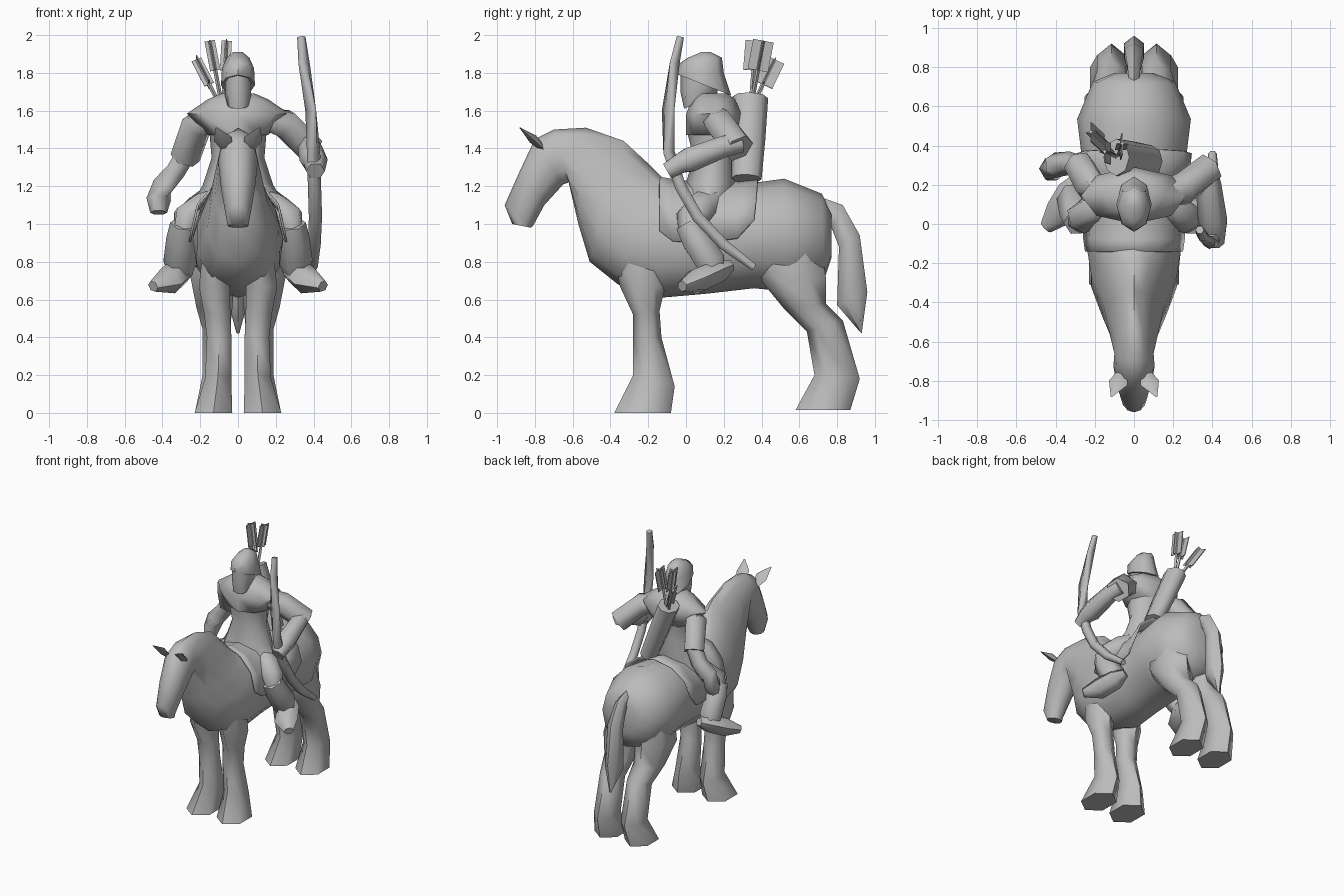
import bpy, bmesh
from math import pi, sin, cos
from mathutils import Vector

cube = bpy.data.objects.get("Cube")
if cube:
    bpy.data.objects.remove(cube)

grey = bpy.data.materials.new("plain_grey")
grey.use_nodes = True
grey.diffuse_color = (.5, .5, .5, 1)
grey.node_tree.nodes["Principled BSDF"].inputs["Base Color"].default_value = (.5, .5, .5, 1)


def finish(name, rings, closed=True, angle=62):
    """Skin a list of point rings into a smooth shaded object."""
    bm = bmesh.new()
    loops = [[bm.verts.new(p) for p in ring] for ring in rings]
    count = len(loops[0])
    for low, high in zip(loops, loops[1:]):
        for i in range(count if closed else count - 1):
            j = (i + 1) % count
            bm.faces.new((low[i], low[j], high[j], high[i]))
    if closed:
        bm.faces.new(loops[0])
        bm.faces.new(loops[-1])
    bmesh.ops.recalc_face_normals(bm, faces=bm.faces)
    mesh = bpy.data.meshes.new(name)
    bm.to_mesh(mesh)
    bm.free()
    mesh.materials.append(grey)
    obj = bpy.data.objects.new(name, mesh)
    bpy.context.collection.objects.link(obj)
    bpy.ops.object.select_all(action='DESELECT')
    bpy.context.view_layer.objects.active = obj
    obj.select_set(True)
    bpy.ops.object.shade_smooth_by_angle(angle=angle * pi / 180)
    return obj


def loft(name, sections, sides=8, side=1):
    """Each section: first edge (y, z), second edge (y, z), half width, centre x, pear shape."""
    rings = []
    for y1, z1, y2, z2, width, *extra in sections:
        x, pear = (*extra, 0, 0)[:2]
        a, b = Vector((side * x, y1, z1)), Vector((side * x, y2, z2))
        mid, half = (a + b) / 2, (a - b) / 2
        rings.append([mid + half * cos(t) + Vector((width * sin(t) * (1 - pear * cos(t)), 0, 0))
                      for t in (2 * pi * i / sides for i in range(sides))])
    return finish(name, rings)


def tube(name, path, sides=6, side=1, flat=1):
    """Each path point: x, y, z, radius; flat squashes the second axis."""
    pts = [Vector((side * p[0], p[1], p[2])) for p in path]
    rings = []
    for i, p in enumerate(pts):
        along = (pts[min(i + 1, len(pts) - 1)] - pts[max(i - 1, 0)]).normalized()
        ref = Vector((0, 1, 0)) if abs(along.x) > abs(along.y) else Vector((1, 0, 0))
        u = (ref - along * ref.dot(along)).normalized()
        v = along.cross(u) * flat
        r = path[i][3]
        rings.append([p + (u * cos(t) + v * sin(t)) * r
                      for t in (2 * pi * k / sides for k in range(sides))])
    return finish(name, rings)


# Horse: body, neck and head in one skin
loft("horse_body", [
    (.77, 1.06, .77, .82, .1),
    (.72, 1.16, .73, .7, .21),
    (.52, 1.24, .55, .64, .29),
    (.3, 1.21, .36, .66, .265),
    (.05, 1.2, .1, .63, .24),
    (-.12, 1.24, -.13, .61, .24, 0, .1),
    (-.2, 1.32, -.36, .68, .215, 0, .35),
    (-.33, 1.44, -.51, .8, .155, 0, .45),
    (-.53, 1.51, -.57, 1, .125, 0, .3),
    (-.7, 1.5, -.62, 1.22, .1),
    (-.8, 1.45, -.65, 1.21, .105),
    (-.88, 1.28, -.75, 1.1, .09),
    (-.96, 1.1, -.81, .99, .065),
    (-.92, 1, -.82, .98, .055)], sides=12)

loft("tail", [
    (.72, 1.14, .74, 1.02, .03),
    (.83, 1.1, .77, .98, .04),
    (.92, .94, .81, .88, .055),
    (.96, .64, .8, .57, .06),
    (.93, .42, .92, .43, .01)], sides=6)

# Saddle blanket: half rings hugging the back
blanket = []
for y1, z1, y2, z2, width in [
        (-.14, 1.25, -.14, .68, .25),
        (-.08, 1.24, -.06, .58, .26),
        (.07, 1.22, .09, .58, .265),
        (.26, 1.23, .28, .62, .285),
        (.38, 1.25, .34, .8, .295)]:
    blanket.append([((width * sin(t)), (y1 + y2) / 2 + (y1 - y2) / 2 * cos(t),
                     (z1 + z2) / 2 + (z1 - z2) / 2 * cos(t))
                    for t in (pi * k / 6 for k in range(-3, 4))])
solid = finish("saddle_blanket", blanket, closed=False).modifiers.new("thickness", 'SOLIDIFY')
solid.thickness = .012

# Paired parts of the horse and the rider's legs
for label, s in (("left", 1), ("right", -1)):
    loft(label + "_front_leg", [
        (-.38, .84, -.1, .84, .09, .11),
        (-.35, .67, -.11, .67, .095, .125),
        (-.28, .52, -.14, .54, .08, .11),
        (-.28, .4, -.13, .4, .075, .1),
        (-.28, .2, -.06, .14, .08, .105),
        (-.38, 0, -.08, 0, .115, .13)], sides=6, side=s)
    loft(label + "_hind_leg", [
        (.36, .88, .71, .92, .11, .12),
        (.38, .72, .74, .72, .135, .135),
        (.52, .55, .74, .58, .11, .125),
        (.64, .43, .83, .49, .085, .115),
        (.68, .2, .92, .18, .085, .115),
        (.58, .015, .87, .015, .11, .13)], sides=6, side=s)
    tube(label + "_ear", [
        (.06, -.76, 1.4, .03),
        (.08, -.81, 1.45, .05),
        (.115, -.88, 1.51, .004)], sides=4, side=s, flat=.5)
    tube(label + "_thigh", [
        (.1, .14, 1.11, .09),
        (.2, .08, 1.08, .09),
        (.27, .03, 1.03, .085),
        (.29, .02, .95, .06)], side=s)
    tube(label + "_boot_shaft", [
        (.285, .01, 1, .075),
        (.295, .05, .92, .085),
        (.305, .13, .8, .09),
        (.31, .15, .72, .06)], side=s)
    tube(label + "_boot_foot", [
        (.28, .24, .78, .035),
        (.31, .17, .75, .08),
        (.37, .06, .7, .085),
        (.45, -.02, .67, .035)], side=s, flat=.85)

# Rider: tunic, shoulder cape, face and hood
loft("tunic", [
    (.01, 1.55, .28, 1.55, .17),
    (.01, 1.47, .28, 1.47, .15),
    (.04, 1.35, .25, 1.35, .14),
    (0, 1.22, .27, 1.2, .185),
    (.01, 1.1, .22, 1.08, .25)])
loft("shoulder_cape", [
    (.06, 1.69, .22, 1.69, .09),
    (.03, 1.66, .26, 1.66, .16),
    (0, 1.58, .29, 1.59, .27),
    (0, 1.47, .28, 1.47, .16)])
loft("face", [
    (-.01, 1.61, .06, 1.64, .055),
    (-.03, 1.7, .16, 1.67, .07),
    (-.03, 1.8, .18, 1.76, .07)])
loft("hood", [
    (-.04, 1.79, .24, 1.68, .09),
    (-.035, 1.85, .2, 1.8, .085),
    (.01, 1.88, .19, 1.88, .06),
    (.08, 1.91, .13, 1.91, .025)])

# Arms: bow arm forward, other arm resting back and out
tube("left_sleeve", [
    (.1, .14, 1.57, .06),
    (.25, .18, 1.53, .085),
    (.38, .28, 1.4, .085)])
tube("left_forearm", [
    (.36, .29, 1.43, .06),
    (.38, .2, 1.41, .065),
    (.4, .02, 1.34, .075),
    (.41, -.03, 1.32, .06),
    (.41, -.1, 1.28, .05)])
tube("right_sleeve", [
    (-.12, .14, 1.58, .06),
    (-.22, .19, 1.52, .085),
    (-.28, .3, 1.35, .08)])
tube("right_forearm", [
    (-.27, .29, 1.38, .06),
    (-.33, .31, 1.28, .06),
    (-.4, .3, 1.2, .065),
    (-.42, .28, 1.13, .065),
    (-.42, .26, 1.06, .045)])

tube("bow", [
    (.335, -.03, 1.99, .022),
    (.35, -.06, 1.85, .03),
    (.385, -.095, 1.6, .033),
    (.4, -.09, 1.38, .035),
    (.405, -.03, 1.2, .035),
    (.41, .06, 1.04, .035),
    (.405, .2, .89, .033),
    (.4, .36, .77, .022)])

# Quiver slung across the back, with fletched arrows
tube("quiver", [
    (.09, .32, 1.24, .08),
    (0, .33, 1.45, .09),
    (-.09, .34, 1.67, .095)], sides=8, flat=.75)
for n, tip in enumerate([(-.22, .47, 1.87), (-.15, .37, 1.97), (-.06, .41, 1.97)]):
    base, end = Vector((-.08, .34, 1.6)), Vector(tip)
    tube("arrow_shaft_%d" % n, [(*base, .011), (*end, .011)], sides=4)
    along = (end - base).normalized()
    start = end - along * .16
    u = along.cross(Vector((1, 0, 0))).normalized() * .055
    for k, out in enumerate((u, along.cross(u) / 2)):
        thin = along.cross(out).normalized() * .003
        finish("arrow_feather_%d_%d" % (n, k), [
            [p + out * a + thin * b for a, b in ((-1, -1), (1, -1), (1, 1), (-1, 1))]
            for p in (start, end)], angle=20)
